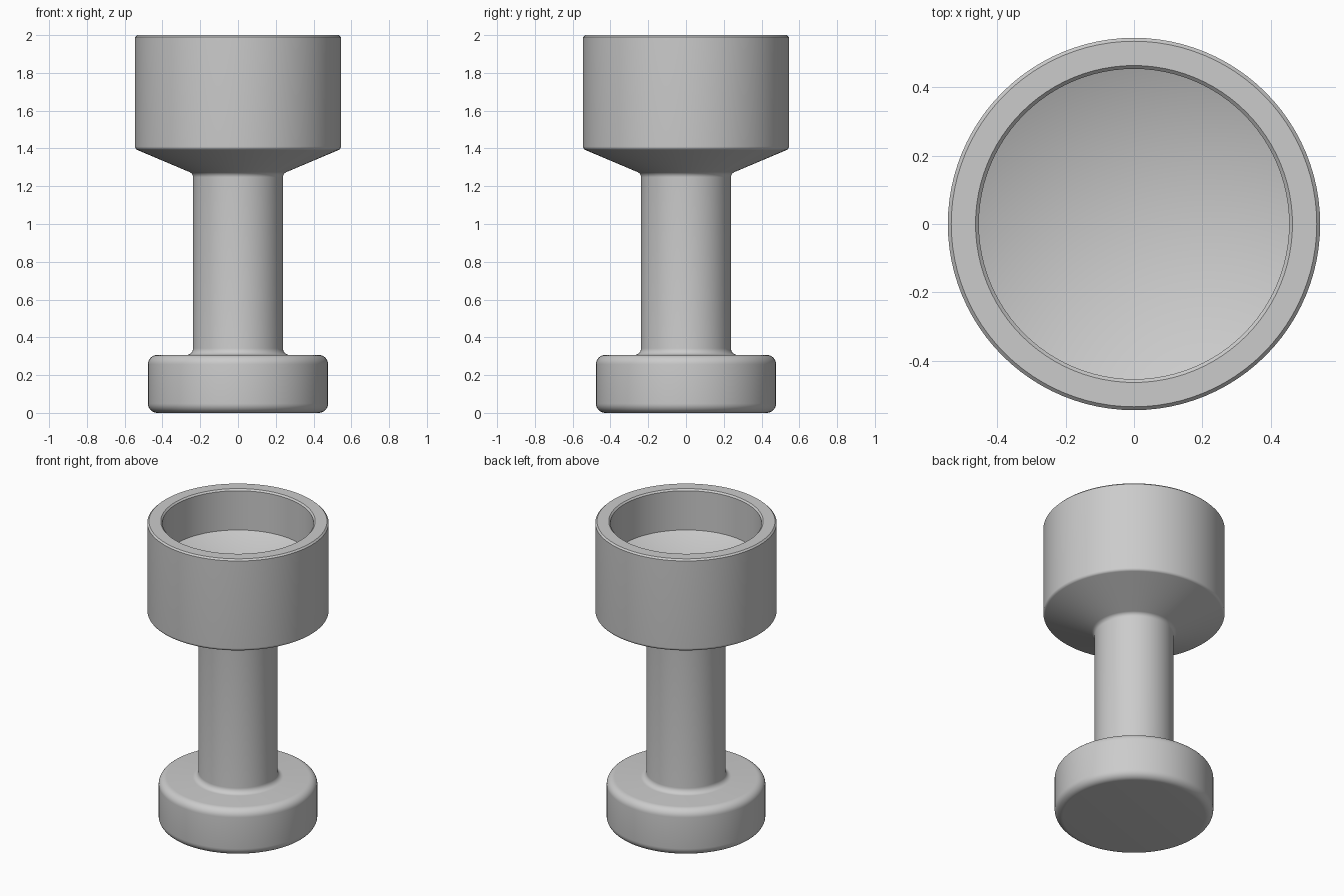
import bpy, bmesh, math
from mathutils import Vector

cube = bpy.data.objects.get("Cube")
if cube:
    bpy.data.objects.remove(cube, do_unlink=True)

grey = bpy.data.materials.new("plain grey")
grey.use_nodes = True
colour = (0.6, 0.6, 0.6, 1)
grey.diffuse_color = colour
grey.node_tree.nodes["Principled BSDF"].inputs["Base Color"].default_value = colour


def fillet(before, corner, after, radius, steps=8):
    """Points of a rounded corner between two straight profile lines."""
    a = (before - corner).normalized()
    b = (after - corner).normalized()
    half = a.angle(b) / 2
    centre = corner + (a + b).normalized() * radius / math.sin(half)
    start = corner + a * radius / math.tan(half) - centre
    end = corner + b * radius / math.tan(half) - centre
    sweep = start.angle(end)
    return [centre + (start * math.sin(sweep * (1 - i / steps))
                      + end * math.sin(sweep * i / steps)) / math.sin(sweep)
            for i in range(steps + 1)]


def lathe(name, corners, segments=96):
    """Revolve a profile of (radius, height, fillet) corners about z."""
    pts = [Vector((r, z)) for r, z, f in corners]
    outline = []
    for i, (r, z, f) in enumerate(corners):
        outline += fillet(pts[i - 1], pts[i], pts[i + 1], f) if f else [pts[i]]
    bm = bmesh.new()
    verts = [bm.verts.new((p.x, 0, p.y)) for p in outline]
    edges = [bm.edges.new(pair) for pair in zip(verts, verts[1:])]
    bmesh.ops.spin(bm, geom=verts + edges, cent=(0, 0, 0), axis=(0, 0, 1),
                   angle=math.tau, steps=segments, use_merge=True)
    bmesh.ops.remove_doubles(bm, verts=bm.verts, dist=0.0001)
    bmesh.ops.recalc_face_normals(bm, faces=bm.faces)
    mesh = bpy.data.meshes.new(name)
    bm.to_mesh(mesh)
    bm.free()
    mesh.materials.append(grey)
    obj = bpy.data.objects.new(name, mesh)
    bpy.context.collection.objects.link(obj)
    bpy.ops.object.select_all(action='DESELECT')
    obj.select_set(True)
    bpy.context.view_layer.objects.active = obj
    bpy.ops.object.shade_smooth_by_angle(angle=math.radians(30))
    return obj


lathe("cup_on_pedestal", [
    # round foot
    (0, 0, 0), (0.477, 0, 0.05), (0.477, 0.307, 0.05),
    # stem
    (0.238, 0.307, 0.035), (0.238, 1.267, 0.03),
    # cup outside and bevelled rim
    (0.545, 1.397, 0.02), (0.545, 1.99, 0), (0.535, 2, 0),
    (0.464, 2, 0), (0.454, 1.99, 0),
    # cup inside with a funnel floor
    (0.454, 1.73, 0), (0, 1.54, 0),
])
